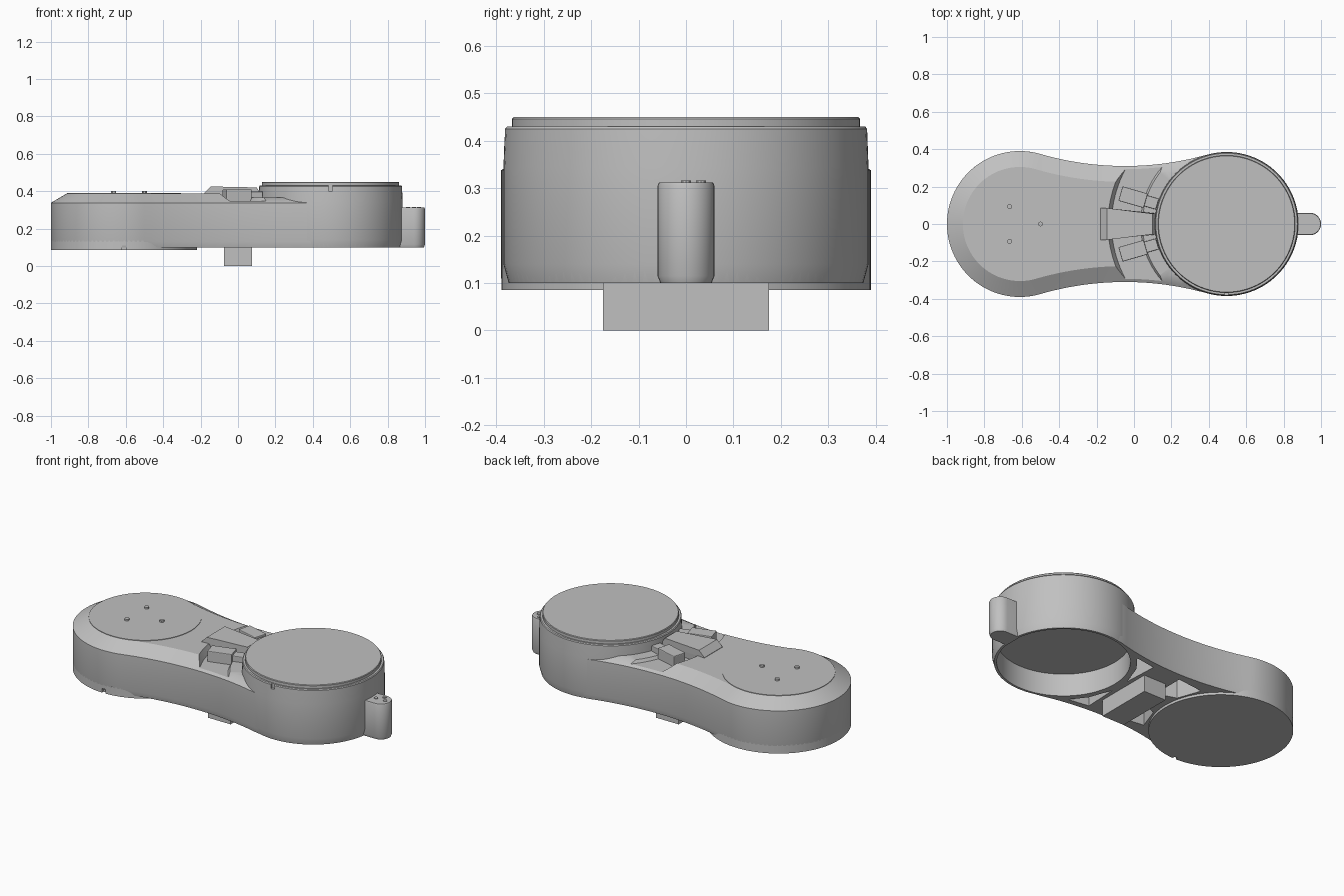
import bpy, bmesh
from math import pi, cos, sin, atan2, radians
from mathutils import Matrix, Vector

cube = bpy.data.objects.get("Cube")
if cube:
    bpy.data.objects.remove(cube, do_unlink=True)

grey = bpy.data.materials.new("plain grey")
grey.use_nodes = True
grey.diffuse_color = (0.53, 0.53, 0.53, 1)
grey.node_tree.nodes["Principled BSDF"].inputs["Base Color"].default_value = grey.diffuse_color

LEFT, LEFT_R = -0.61, 0.39      # plain end of the case
DRUM, DRUM_R = 0.495, 0.382     # raised drum end
WAIST, WAIST_R, WAIST_Y = -0.0486, 1.62, 1.93


def finish(name, bm):
    bmesh.ops.recalc_face_normals(bm, faces=bm.faces)
    me = bpy.data.meshes.new(name)
    bm.to_mesh(me)
    bm.free()
    me.materials.append(grey)
    ob = bpy.data.objects.new(name, me)
    bpy.context.collection.objects.link(ob)
    return ob


def activate(ob):
    bpy.ops.object.select_all(action="DESELECT")
    ob.select_set(True)
    bpy.context.view_layer.objects.active = ob


def smooth(ob, angle=30):
    activate(ob)
    bpy.ops.object.shade_smooth_by_angle(angle=radians(angle))


def loft(name, rings):
    """Skin closed rings of equal length and cap both ends."""
    bm = bmesh.new()
    loops = [[bm.verts.new(p) for p in ring] for ring in rings]
    for a, b in zip(loops, loops[1:]):
        for i in range(len(a)):
            j = (i + 1) % len(a)
            bm.faces.new((a[i], a[j], b[j], b[i]))
    bm.faces.new(loops[0])
    bm.faces.new(loops[-1])
    return finish(name, bm)


def prism(name, outline, z0, z1):
    return loft(name, [[(x, y, z) for x, y in outline] for z in (z0, z1)])


def lathe(name, profile, x=0, y=0, steps=96):
    bm = bmesh.new()
    verts = [bm.verts.new((x + r, y, z)) for r, z in profile]
    edges = [bm.edges.new(pair) for pair in zip(verts, verts[1:])]
    bmesh.ops.spin(bm, geom=verts + edges, cent=(x, y, 0), axis=(0, 0, 1),
                   angle=2 * pi, steps=steps)
    bmesh.ops.remove_doubles(bm, verts=bm.verts, dist=1e-5)
    return finish(name, bm)


def disc(name, x, y, r, z0, z1, steps=96):
    return lathe(name, [(0, z0), (r, z0), (r, z1), (0, z1)], x, y, steps)


def box(name, centre, size, turn=0, bevel=0):
    bm = bmesh.new()
    mat = (Matrix.Translation(centre) @ Matrix.Rotation(turn, 4, "Z")
           @ Matrix.Diagonal((*size, 1)))
    bmesh.ops.create_cube(bm, size=1, matrix=mat)
    if bevel:
        bmesh.ops.bevel(bm, geom=bm.edges[:], offset=bevel, segments=2,
                        affect="EDGES", profile=0.5)
    return finish(name, bm)


def cut(ob, cutter):
    cutter.hide_render = True
    mod = ob.modifiers.new("cut", "BOOLEAN")
    mod.object = cutter
    mod.operation = "DIFFERENCE"
    mod.solver = "EXACT"
    activate(ob)
    bpy.ops.object.modifier_apply(modifier=mod.name)
    bpy.data.objects.remove(cutter, do_unlink=True)


def arc(cx, cy, r, a0, a1, n):
    return [(cx + r * cos(a0 + (a1 - a0) * i / n),
             cy + r * sin(a0 + (a1 - a0) * i / n)) for i in range(n)]


def outline(inset):
    """Two circles joined by tangent hollow arcs, moved in by inset."""
    a = atan2(WAIST_Y, WAIST - LEFT)
    b = atan2(WAIST_Y, WAIST - DRUM)
    pts = arc(LEFT, 0, LEFT_R - inset, a, 2 * pi - a, 64)
    pts += arc(WAIST, -WAIST_Y, WAIST_R + inset, pi - a, pi - b, 24)
    pts += arc(DRUM, 0, DRUM_R - inset, -b, b, 64)
    pts += arc(WAIST, WAIST_Y, WAIST_R + inset, b - pi, a - pi, 24)
    return pts


# Case: dumbbell outline with a sloped shoulder
layers = [(0.008, 0.1), (0.0, 0.13), (0.0, 0.338), (0.012, 0.345), (0.085, 0.388)]
case = loft("case", [[(x, y, z) for x, y in outline(d)] for d, z in layers])
cut(case, lathe("waist_step_cutter", [(0, 0.372), (0.45, 0.365), (0.46, 0.348),
                                      (0.615, 0.348), (0.645, 0.41), (0.645, 0.6), (0, 0.6)], DRUM))
cut(case, disc("drum_cutter", DRUM, 0, 0.368, -0.1, 0.6))

# Pockets in the underside of the waist
for s in (1, -1):
    for shape in (((-0.27, 0.24), (-0.22, 0.1), (-0.1, 0.06), (-0.1, 0.26)),
                  ((0.1, 0.06), (0.15, 0.2), (0.22, 0.29), (0.09, 0.27))):
        cut(case, prism("pocket_cutter", [(x, y * s) for x, y in shape], 0.0, 0.25))
smooth(case)

# Plain end: base plate, top plate and three screws
base = disc("base_plate", LEFT, 0, 0.39, 0.085, 0.135)
cut(base, box("base_notch_cutter", (LEFT, -0.39, 0.09), (0.022, 0.03, 0.04)))
smooth(base)
smooth(disc("top_plate", LEFT, 0, 0.304, 0.37, 0.391))
for x, y in ((-0.665, 0.093), (-0.665, -0.093), (-0.5, 0)):
    smooth(disc("top_screw", x, y, 0.013, 0.38, 0.401, 12))

# Drum, hollow from below, with a stepped lid
drum = lathe("drum", [(0, 0.235), (0.36, 0.235), (0.36, 0.1), (0.374, 0.1), (0.385, 0.14),
                      (0.385, 0.345), (0.382, 0.425), (0.378, 0.43), (0, 0.43)], DRUM)
cut(drum, box("drum_notch_cutter", (DRUM, -0.385, 0.42), (0.022, 0.03, 0.036)))
smooth(drum)
smooth(lathe("drum_lid", [(0, 0.42), (0.367, 0.42), (0.367, 0.446), (0.364, 0.45),
                          (0, 0.45)], DRUM))

# Lug at the drum end with three small screws
lug_shape = [(0.84, -0.06)] + arc(0.94, 0, 0.06, -pi / 2, pi / 2, 16) + [(0.94, 0.06), (0.84, 0.06)]
lug = loft("lug", [[(0.94 + (x - 0.94) * k, y * k, z) for x, y in lug_shape]
                   for k, z in ((0.9, 0.1), (1, 0.115), (1, 0.305), (0.95, 0.312))])
smooth(lug)
for x, y in ((0.908, 0), (0.94, 0.032), (0.967, 0)):
    disc("lug_screw", x, y, 0.011, 0.3, 0.316, 10)

# Bridge between the plain end and the drum
loft("bridge", [[(-0.185, -0.08, 0.34), (0.13, -0.055, 0.34), (0.13, 0.055, 0.34), (-0.185, 0.08, 0.34)],
                [(-0.18, -0.085, 0.39), (0.13, -0.055, 0.375), (0.13, 0.055, 0.375), (-0.18, 0.085, 0.39)],
                [(-0.145, -0.085, 0.425), (0.1, -0.055, 0.42), (0.1, 0.055, 0.42), (-0.145, 0.085, 0.425)]])

# Clips set radially around the drum, each with a lower narrow end
for s in (1, -1):
    turn = -s * radians(16)
    out = Vector((-cos(turn), -sin(turn), 0))
    for name, r, length, width, top in (("clip", 0.52, 0.14, 0.08, 0.41),
                                        ("clip_end", 0.42, 0.07, 0.06, 0.398)):
        p = Vector((DRUM, 0, 0)) + out * r
        box(name, (p.x, p.y, (0.34 + top) / 2), (length, width, top - 0.34), turn, 0.004)

# Mounting foot under the waist
box("mounting_foot", (0, 0, 0.075), (0.148, 0.35, 0.15))
